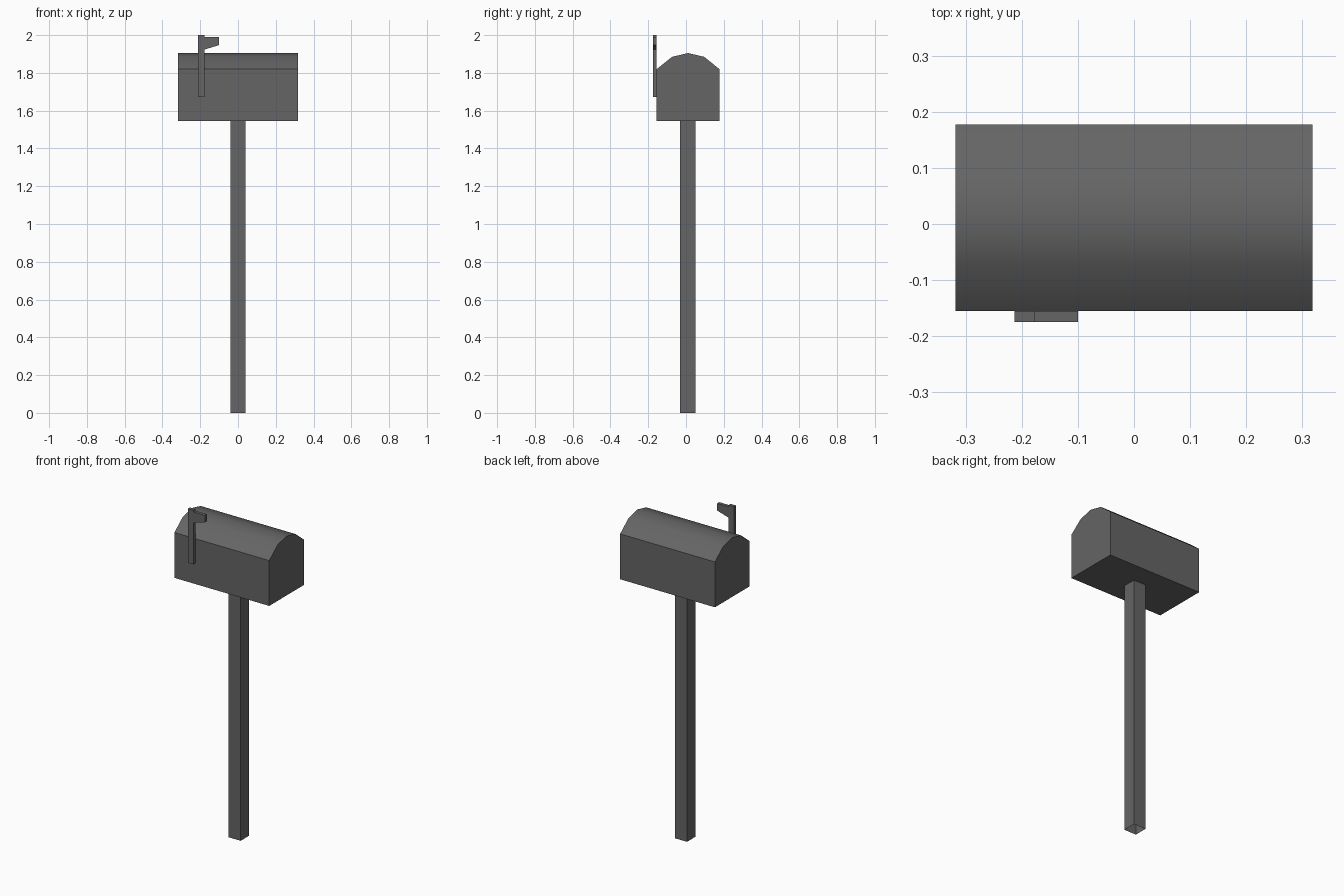
import bpy, bmesh, math
from mathutils import Vector

cube = bpy.data.objects.get("Cube")
if cube:
    bpy.data.objects.remove(cube, do_unlink=True)

# Single painted metal colour
grey = bpy.data.materials.new("dark_grey")
grey.use_nodes = True
colour = (0.13, 0.13, 0.13, 1)
grey.diffuse_color = colour
grey.node_tree.nodes["Principled BSDF"].inputs["Base Color"].default_value = colour


def prism(name, profile, depth, open_ends=False):
    """Extrude a closed outline of 3D points along the depth vector."""
    bm = bmesh.new()
    base = bm.faces.new([bm.verts.new(p) for p in profile])
    result = bmesh.ops.extrude_face_region(bm, geom=[base], use_keep_orig=True)
    moved = [v for v in result["geom"] if isinstance(v, bmesh.types.BMVert)]
    bmesh.ops.translate(bm, verts=moved, vec=depth)
    bmesh.ops.recalc_face_normals(bm, faces=bm.faces)
    if open_ends:
        axis = Vector(depth).normalized()
        ends = [f for f in bm.faces if abs(f.normal.dot(axis)) > 0.9]
        bmesh.ops.delete(bm, geom=ends, context="FACES_ONLY")
    mesh = bpy.data.meshes.new(name)
    bm.to_mesh(mesh)
    bm.free()
    mesh.materials.append(grey)
    obj = bpy.data.objects.new(name, mesh)
    bpy.context.collection.objects.link(obj)
    return obj


# Square hollow post, open at the bottom
mid_y, half, box_bottom = 0.008, 0.041, 1.545
corners = [(-1, -1), (1, -1), (1, 1), (-1, 1)]
prism("post", [(half * x, mid_y + half * y, 0) for x, y in corners],
      (0, 0, box_bottom), open_ends=True)

# Box with a shallow arched roof
front, back, length = -0.155, 0.177, 0.636
mid = (front + back) / 2
outline = [(front, box_bottom), (back, box_bottom), (back, 1.82),
           (mid + 0.085, 1.885), (mid, 1.905), (mid - 0.085, 1.885),
           (front, 1.82)]
box = prism("mailbox_body", [(-length / 2, y, z) for y, z in outline],
            (length, 0, 0))
bpy.ops.object.select_all(action="DESELECT")
box.select_set(True)
bpy.context.view_layer.objects.active = box
bpy.ops.object.shade_smooth_by_angle(angle=math.radians(40))

# Upright arm and tapered flag on the front wall
flag_y, thickness = -0.175, 0.02
arm = [(-0.213, 1.672), (-0.177, 1.672), (-0.177, 2), (-0.213, 2)]
flag = [(-0.177, 1.924), (-0.1, 1.947), (-0.1, 1.99), (-0.177, 1.99)]
for name, shape in (("flag_arm", arm), ("flag", flag)):
    prism(name, [(x, flag_y, z) for x, z in shape], (0, thickness, 0))
